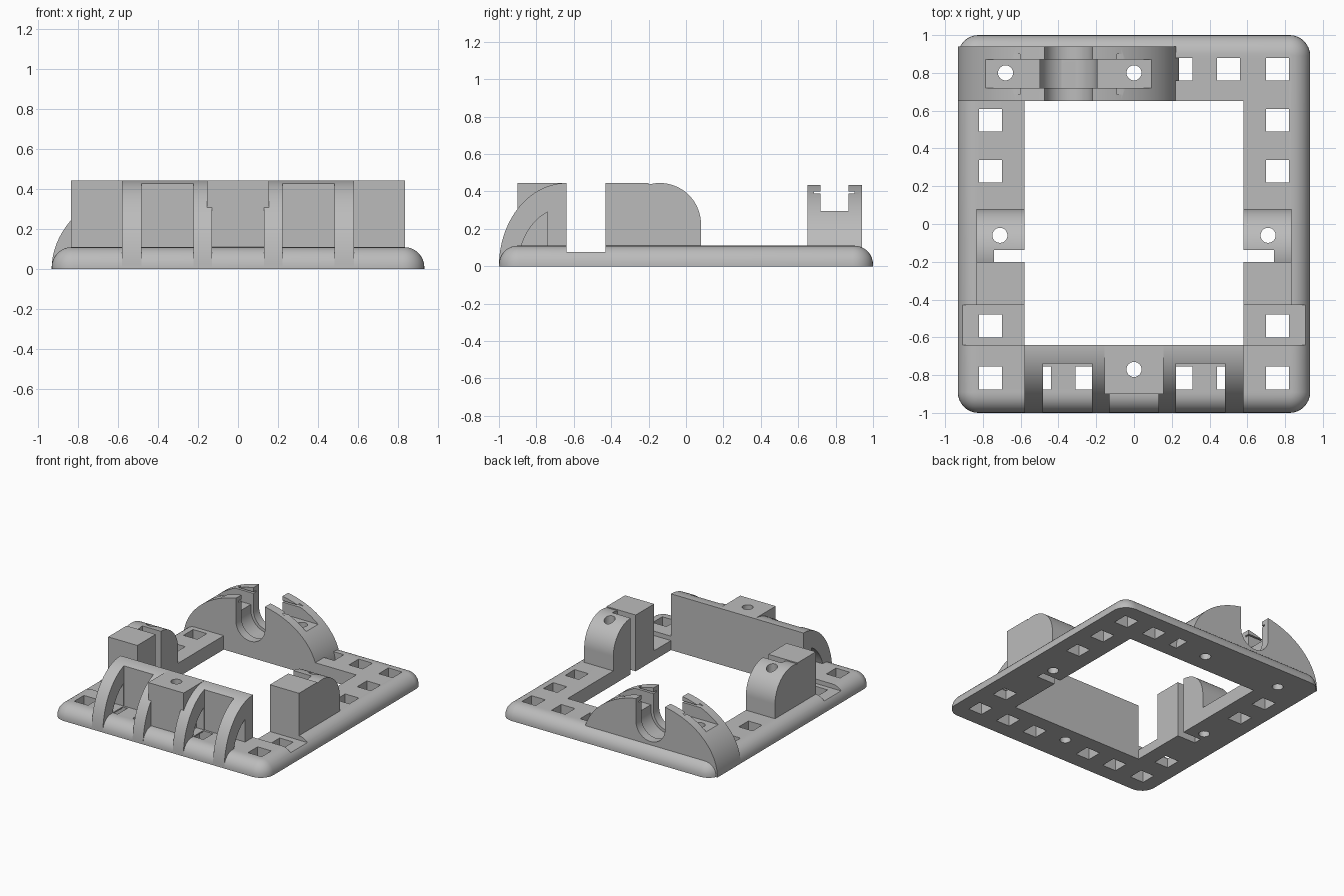
import bpy, bmesh
from math import sin, cos, pi, radians

cube = bpy.data.objects.get("Cube")
if cube:
    bpy.data.objects.remove(cube, do_unlink=True)

grey = bpy.data.materials.new("plain grey")
grey.use_nodes = True
grey.diffuse_color = (0.5, 0.5, 0.5, 1)
grey.node_tree.nodes["Principled BSDF"].inputs["Base Color"].default_value = (0.5, 0.5, 0.5, 1)


def finish(name, bm):
    bmesh.ops.recalc_face_normals(bm, faces=bm.faces)
    mesh = bpy.data.meshes.new(name)
    bm.to_mesh(mesh)
    bm.free()
    mesh.materials.append(grey)
    obj = bpy.data.objects.new(name, mesh)
    bpy.context.collection.objects.link(obj)
    return obj


def prism(name, points, axis, low, high):
    """Extrude a 2D outline along an axis."""
    place = {"x": lambda p, t: (t, p[0], p[1]),
             "y": lambda p, t: (p[0], t, p[1]),
             "z": lambda p, t: (p[0], p[1], t)}[axis]
    bm = bmesh.new()
    a, b = [[bm.verts.new(place(p, t)) for p in points] for t in (low, high)]
    bm.faces.new(a)
    bm.faces.new(b)
    for i in range(len(a)):
        j = (i + 1) % len(a)
        bm.faces.new((a[i], a[j], b[j], b[i]))
    return finish(name, bm)


def box(name, x0, x1, y0, y1, z0, z1):
    return prism(name, [(x0, y0), (x1, y0), (x1, y1), (x0, y1)], "z", z0, z1)


def arc(cx, cy, a, b, start, end, steps=24):
    angles = [radians(start + (end - start) * i / steps) for i in range(steps + 1)]
    return [(cx + a * cos(t), cy + b * sin(t)) for t in angles]


def drill(x, y):
    return prism("drill", arc(x, y, 0.04, 0.04, 0, 345, 23), "z", -0.1, 0.6)


def boolean(obj, other, operation="DIFFERENCE"):
    other.hide_render = True
    mod = obj.modifiers.new("cut", "BOOLEAN")
    mod.operation = operation
    mod.solver = "EXACT"
    mod.object = other
    bpy.context.view_layer.objects.active = obj
    bpy.ops.object.modifier_apply(modifier=mod.name)
    bpy.data.objects.remove(other, do_unlink=True)


# Base frame: rounded rectangle with a rounded top rim
W, TOP, R = 0.933, 0.11, 0.1


def outline(inset):
    r = 0.11 - inset
    pts = []
    for sx, sy, start in ((1, 1, 0), (-1, 1, 90), (-1, -1, 180), (1, -1, 270)):
        pts += arc(sx * (W - 0.11), sy * (1 - 0.11), r, r, start, start + 90, 8)
    return pts


bm = bmesh.new()
levels = [(0, 0)] + [(R * (1 - cos(t)), TOP - R + R * sin(t))
                     for t in (pi / 2 * i / 8 for i in range(9))]
rings = [[bm.verts.new((x, y, z)) for x, y in outline(d)] for d, z in levels]
for lower, upper in zip(rings, rings[1:]):
    for i in range(len(lower)):
        j = (i + 1) % len(lower)
        bm.faces.new((lower[i], lower[j], upper[j], upper[i]))
bm.faces.new(rings[0])
bm.faces.new(rings[-1])
base = finish("base_frame", bm)
boolean(base, box("opening", -0.58, 0.58, -0.64, 0.65, -0.1, 0.3))

# Square holes around the frame
centres = [(x, -0.815) for x in (-0.76, -0.5, -0.25, 0.25, 0.5, 0.76)]
centres += [(x, 0.82) for x in (0.25, 0.5, 0.76)]
centres += [(s * 0.76, y) for s in (-1, 1) for y in (0.55, 0.28, -0.54)]
for x, y in centres:
    boolean(base, box("square", x - 0.06, x + 0.06, y - 0.06, y + 0.06, -0.1, 0.3))

# Shallow notches across both side rails, and screw holes
for s in (-1, 1):
    x0, x1 = sorted((s * 0.5, s * 1.1))
    boolean(base, box("notch", x0, x1, -0.64, -0.43, 0.075, 0.3))
    x0, x1 = sorted((s * 0.5, s * 0.74))
    boolean(base, box("slot", x0, x1, -0.2, -0.137, -0.1, 0.3))
    boolean(base, drill(s * 0.71, -0.06))
for x, y in ((0, -0.77), (-0.68, 0.8), (0, 0.8)):
    boolean(base, drill(x, y))

# Arched cradle at the back
CX = -0.347
arch = prism("arched_cradle", arc(CX, 0, 0.586, 0.445, 0, 180, 64), "y", 0.65, 0.94)


def u_channel(r, y0, y1):
    pts = arc(CX, 0.255, r, r, 180, 360, 32)
    return prism("channel", pts + [(CX + r, 0.6), (CX - r, 0.6)], "y", y0, y1)


boolean(arch, u_channel(0.127, 0.5, 1.1))
boolean(arch, u_channel(0.15, 0.72, 0.87))
boolean(arch, box("strap_groove", -1, 0.4, 0.72, 0.87, 0.295, 0.6))
boolean(arch, box("slit", -0.8, 0.1, 0.685, 0.9, 0.388, 0.4))
for x in (-0.68, 0):
    boolean(arch, drill(x, 0.8))

# Front wall with curved ribs
BACK, A, B = -0.64, 0.36, 0.445
quarter = arc(BACK, 0, A, B, 90, 180, 32)
profile = quarter + [(-0.9, 0), (-0.9, 0.1), (BACK, 0.1)]
window = arc(BACK, 0, 0.256, 0.315, 90, 180, 24)
window = [p for p in window if p[0] < -0.75 and p[1] > 0.12]
window = [(-0.74, 0.29)] + window + [(-0.88, 0.11), (-0.74, 0.11)]
wall_profile = [p for p in quarter if p[0] > -0.735] + [(-0.738, 0.428), (-0.738, 0.1), (BACK, 0.1)]
parts = [prism("front_wall", wall_profile, "x", -0.575, 0.575)]
for s, side in ((-1, "right"), (1, "left")):
    for near, far, label in ((0.13, 0.222, "inner"), (0.482, 0.58, "outer")):
        x0, x1 = sorted((s * near, s * far))
        rib = prism(f"{side}_{label}_rib", profile, "x", x0, x1)
        w0, w1 = sorted((s * (near - 0.02), s * (far + 0.02)))
        boolean(rib, prism("window", window, "x", w0, w1))
        parts.append(rib)

# Centre block on the front wall
block = box("centre_block", -0.155, 0.155, -0.9, BACK, 0.1, 0.445)
boolean(block, drill(0, -0.77))
boolean(parts[0], drill(0, -0.77))

# Side clamps: square post joined to a rounded post
for s, side in ((-1, "right"), (1, "left")):
    x0, x1 = sorted((s * 0.58, s * 0.835))
    post = box(f"{side}_square_post", x0, x1, -0.43, -0.2, 0.07, 0.445)
    curve = arc(-0.14, 0.225, 0.22, 0.22, 0, 106, 32)
    knob = prism(f"{side}_round_post", curve + [(-0.2, 0.07), (0.08, 0.07)], "x", x0, x1)
    w0, w1 = sorted((s * 0.5, s * 0.74))
    boolean(knob, box("gap", w0, w1, -0.3, -0.137, 0, 0.6))
    boolean(knob, drill(s * 0.71, -0.06))
    parts += [post, knob]

# Smooth the curved faces, keep edges sharp
bpy.ops.object.select_all(action="DESELECT")
for obj in [base, arch, block] + parts:
    obj.select_set(True)
    bpy.context.view_layer.objects.active = obj
bpy.ops.object.shade_smooth_by_angle(angle=radians(30))
